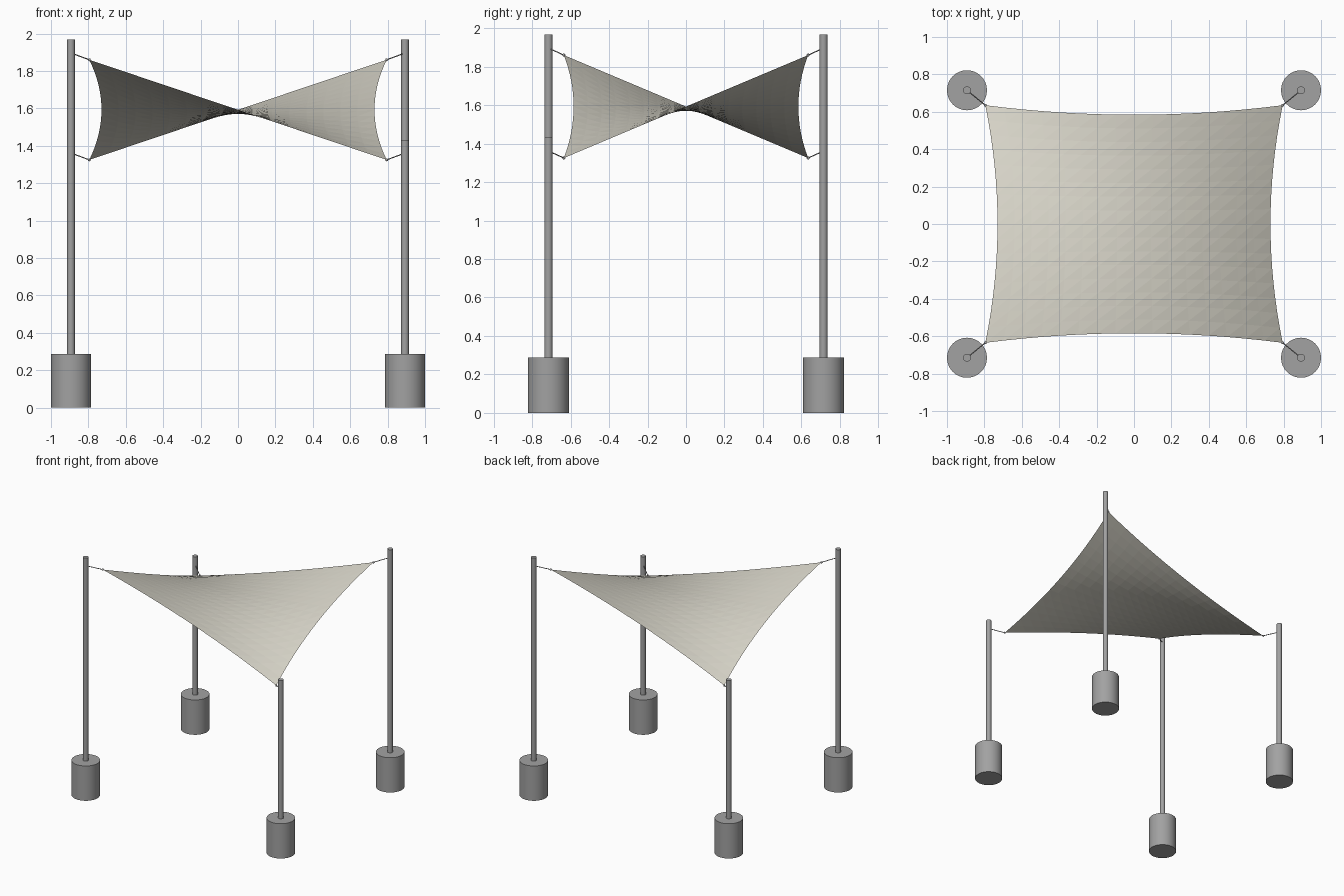
import bpy, bmesh
from mathutils import Vector

if "Cube" in bpy.data.objects:
    bpy.data.objects.remove(bpy.data.objects["Cube"])

PX, PY = 0.893, 0.715      # post positions
SX, SY = 0.795, 0.635      # sail corner positions
MID, RISE = 1.5925, 0.2675  # sail mean height and corner rise


def material(name, rgb):
    m = bpy.data.materials.new(name)
    m.diffuse_color = (*rgb, 1)
    m.use_nodes = True
    m.node_tree.nodes["Principled BSDF"].inputs["Base Color"].default_value = m.diffuse_color
    return m


GREY = material("grey_metal", (0.36, 0.36, 0.36))
CLOTH = material("pale_canvas", (0.67, 0.65, 0.57))


def rod(name, a, b, radius, sides):
    a, b = Vector(a), Vector(b)
    d = b - a
    bpy.ops.mesh.primitive_cylinder_add(vertices=sides, radius=radius, depth=d.length,
                                        location=(a + b) / 2)
    ob = bpy.context.object
    ob.rotation_euler = d.to_track_quat('Z', 'Y').to_euler()
    ob.name = name
    ob.data.materials.append(GREY)
    bpy.ops.object.shade_smooth_by_angle()
    return ob


# Footings, posts, cables and corner fittings; diagonal pairs share a height
for sx, xn in ((-1, "left"), (1, "right")):
    for sy, yn in ((-1, "front"), (1, "back")):
        high = sx * sy > 0
        tag = f"{yn}_{xn}"
        top = 1.968 if high else 1.432
        corner = Vector((sx * SX, sy * SY, MID + sx * sy * RISE))
        anchor = Vector((sx * (PX - 0.012), sy * (PY - 0.01), corner.z + 0.032))
        rod("footing_" + tag, (sx * PX, sy * PY, 0), (sx * PX, sy * PY, 0.288), 0.107, 32)
        rod("post_" + tag, (sx * PX, sy * PY, 0.28), (sx * PX, sy * PY, top), 0.021, 16)
        rod("cable_" + tag, corner, anchor, 0.003, 8)
        bpy.ops.mesh.primitive_uv_sphere_add(segments=10, ring_count=6, radius=0.008,
                                             location=corner)
        ob = bpy.context.object
        ob.name = "corner_fitting_" + tag
        ob.data.materials.append(GREY)

# Saddle-shaped sail with hollow-cut edges, triangulated flat facets
N = 16
bm = bmesh.new()
grid = []
for j in range(N + 1):
    v = 2 * j / N - 1
    row = []
    for i in range(N + 1):
        u = 2 * i / N - 1
        x = SX * u * (1 - 0.082 * (1 - v * v))
        y = SY * v * (1 - 0.08 * (1 - u * u))
        z = MID + RISE * u * v - 0.022 * (1 - u * u) * (1 - v * v)
        row.append(bm.verts.new((x, y, z)))
    grid.append(row)
for j in range(N):
    for i in range(N):
        a, b = grid[j][i], grid[j][i + 1]
        c, d = grid[j + 1][i + 1], grid[j + 1][i]
        bm.faces.new((a, b, c))
        bm.faces.new((a, c, d))
me = bpy.data.meshes.new("sail")
bm.to_mesh(me)
bm.free()
me.materials.append(CLOTH)
sail = bpy.data.objects.new("shade_sail", me)
bpy.context.collection.objects.link(sail)
